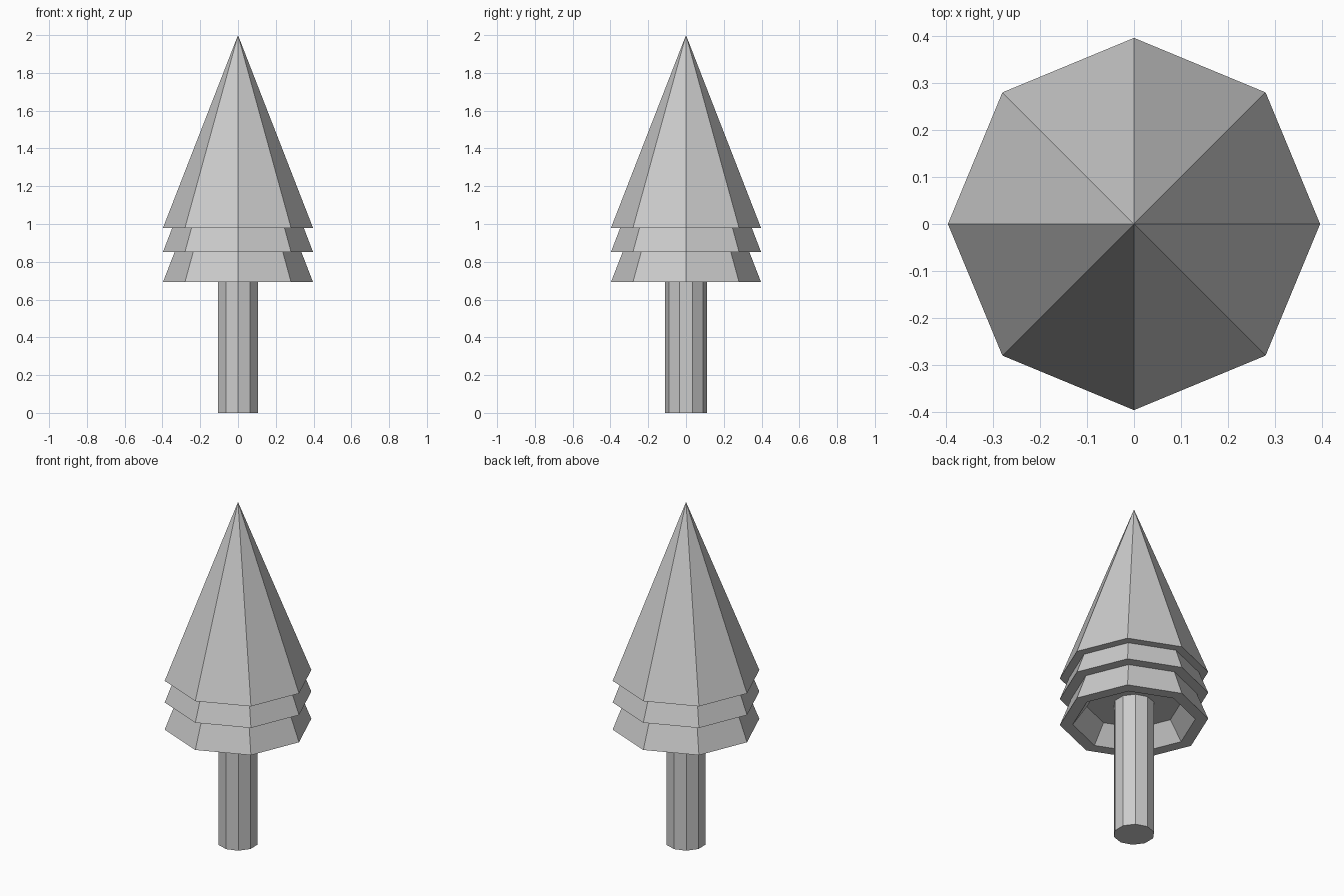
import bpy, bmesh
from math import cos, sin, tau

if "Cube" in bpy.data.objects:
    bpy.data.objects.remove(bpy.data.objects["Cube"])


def loft(name, rings, sides, start=0.0):
    """Surface through (radius, z) rings; radius 0 makes a tip, ends are capped."""
    bm = bmesh.new()
    loops = []
    for r, z in rings:
        count = sides if r > 0 else 1
        loops.append([bm.verts.new((r * cos(start + tau * i / sides),
                                    r * sin(start + tau * i / sides), z))
                      for i in range(count)])
    for a, b in zip(loops, loops[1:]):
        for i in range(sides):
            j = (i + 1) % sides
            if len(b) == 1:
                bm.faces.new((a[i], a[j], b[0]))
            else:
                bm.faces.new((a[i], a[j], b[j], b[i]))
    for end in (loops[0], loops[-1]):
        if len(end) > 1:
            bm.faces.new(end)
    bmesh.ops.recalc_face_normals(bm, faces=bm.faces)
    mesh = bpy.data.meshes.new(name)
    bm.to_mesh(mesh)
    bm.free()
    obj = bpy.data.objects.new(name, mesh)
    bpy.context.collection.objects.link(obj)
    return obj


# Ten-sided trunk, reaching the ceiling of the hollow
loft("trunk", [(0.11, 0.0), (0.11, 0.80)], 10, tau / 4)

# Eight-sided foliage: hollow underside, two stepped skirts, pointed top
loft("foliage", [(0.253, 0.80), (0.328, 0.693),
                 (0.397, 0.693), (0.335, 0.853),
                 (0.397, 0.853), (0.348, 0.98),
                 (0.397, 0.98), (0.0, 2.0)], 8)
